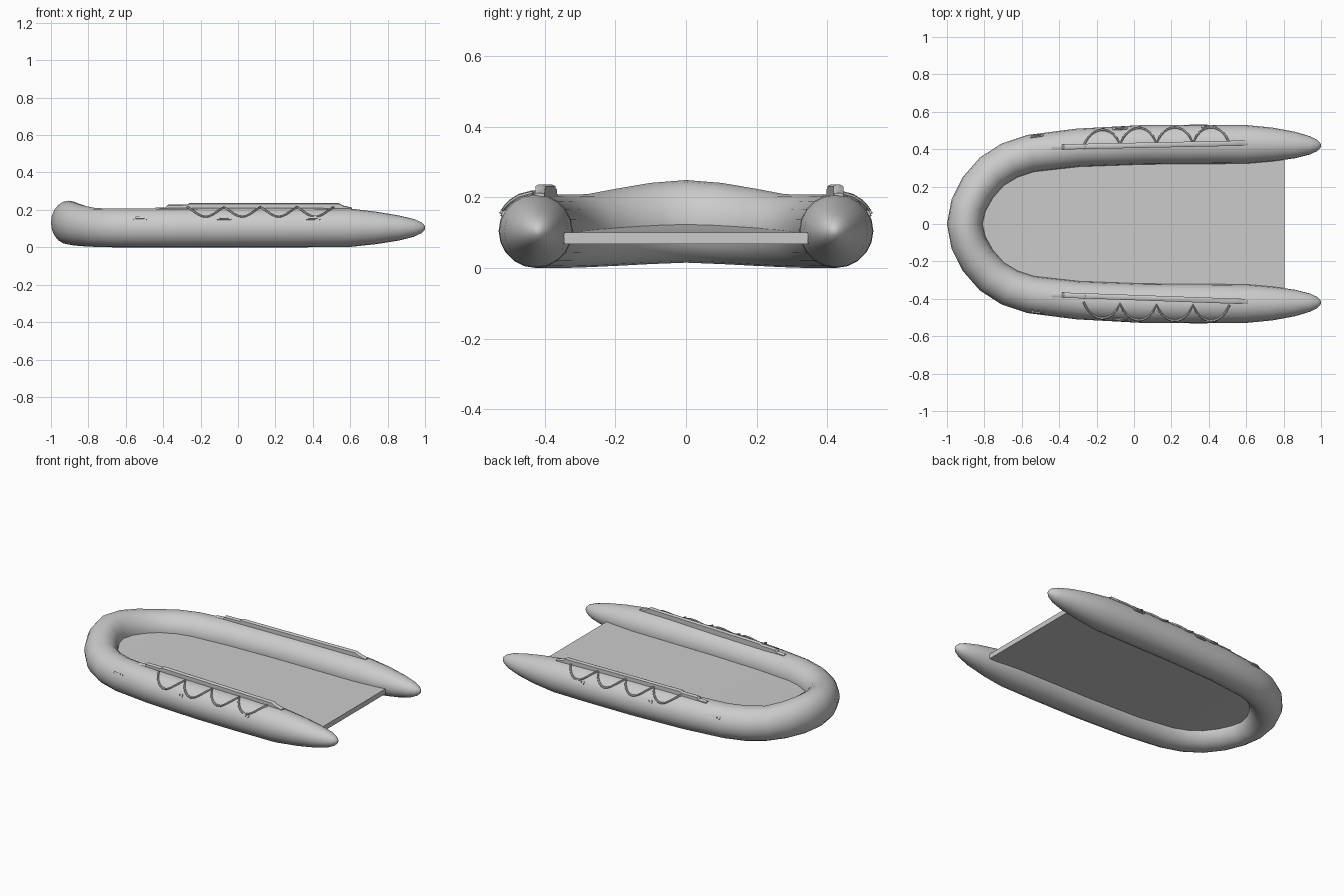
import bpy, bmesh, math
from mathutils import Vector

if "Cube" in bpy.data.objects:
    bpy.data.objects.remove(bpy.data.objects["Cube"])

# half of the hull path: x, y, half width, bottom z, top z
PATH = [(-.905, 0, .095, .015, .249), (-.885, .10, .096, .011, .241), (-.835, .195, .098, .006, .225),
        (-.76, .28, .099, .002, .209), (-.665, .34, .10, 0, .208), (-.55, .378, .10, 0, .208),
        (-.30, .408, .102, 0, .209), (.05, .424, .105, 0, .21), (.35, .426, .105, 0, .21),
        (.60, .426, .103, .002, .207), (.74, .425, .090, .017, .190), (.86, .422, .071, .036, .170),
        (.94, .42, .049, .056, .151), (.98, .42, .030, .075, .134), (.996, .42, .014, .091, .119)]
SIDES = 20


def finish(name, bm, angle=40):
    bmesh.ops.recalc_face_normals(bm, faces=bm.faces)
    me = bpy.data.meshes.new(name)
    bm.to_mesh(me)
    bm.free()
    ob = bpy.data.objects.new(name, me)
    bpy.context.collection.objects.link(ob)
    bpy.ops.object.select_all(action='DESELECT')
    ob.select_set(True)
    bpy.context.view_layer.objects.active = ob
    bpy.ops.object.shade_smooth_by_angle(angle=math.radians(angle))
    return ob


def loft(name, rings, angle=40):
    bm = bmesh.new()
    vs = [[bm.verts.new(p) for p in r] for r in rings]
    for a, b in zip(vs, vs[1:]):
        n = len(a)
        for i in range(n):
            bm.faces.new((a[i], a[(i + 1) % n], b[(i + 1) % n], b[i]))
    bm.faces.new(vs[0])
    bm.faces.new(vs[-1])
    return finish(name, bm, angle)


def hull(x):
    """interpolated hull section at x on the side"""
    for a, b in zip(PATH, PATH[1:]):
        if a[0] <= x <= b[0]:
            t = (x - a[0]) / (b[0] - a[0])
            return [p + (q - p) * t for p, q in zip(a, b)]
    return list(PATH[-1] if x > 0 else PATH[0])


def skin(x, ang, lift=0):
    """point on the outer skin; ang measured up from the horizontal"""
    _, y, r, lo, hi = hull(x)
    return Vector((x, y + (r + lift) * math.cos(ang), (lo + hi) / 2 + ((hi - lo) / 2 + lift) * math.sin(ang)))


# inflatable U-shaped tube
pts = [(x, -y, r, lo, hi) for x, y, r, lo, hi in reversed(PATH[1:])] + PATH
rings = []
for i, (x, y, r, lo, hi) in enumerate(pts):
    a, b = pts[max(i - 1, 0)], pts[min(i + 1, len(pts) - 1)]
    t = Vector((b[0] - a[0], b[1] - a[1], 0)).normalized()
    n = Vector((-t.y, t.x, 0))
    rings.append([Vector((x, y, (lo + hi) / 2)) + n * r * math.cos(k * math.tau / SIDES)
                  + Vector((0, 0, (hi - lo) / 2 * math.sin(k * math.tau / SIDES))) for k in range(SIDES)])
tip = [Vector((1, .42, .105)) + (p - Vector((.996, .42, .105))) * .4 for p in rings[-1]]
tip0 = [Vector((p.x + .004, -.42 + (p.y + .42) * .4, .105 + (p.z - .105) * .4)) for p in rings[0]]
loft("inflatable_tube", [tip0] + rings + [tip], 70)

# floor slab rising to the bow
rows = []
for x, w, z in [(.805, .345, .10), (.4, .36, .10), (0, .36, .10), (-.3, .34, .101), (-.53, .32, .105),
                (-.66, .27, .11), (-.75, .19, .117), (-.82, .08, .124)]:
    rows.append([(x, -w, z), (x, 0, z), (x, w, z), (x, w, z - .032), (x, 0, z - .032), (x, -w, z - .032)])
loft("floor", rows)

for s, side in ((-1, "right"), (1, "left")):
    # top rail strip with sloped ends
    y0, y1 = (.378, .415) if s < 0 else (.411, .433)
    rows = []
    for x, top in [(-.44, .212), (-.385, .214), (-.375, .228), (-.27, .229), (-.26, .236),
                   (.54, .236), (.56, .224), (.61, .212)]:
        y = y0 + (y1 - y0) * (x + .44) / 1.05
        rows.append([(x, s * (y - .014), .17), (x, s * (y + .014), .17),
                     (x, s * (y + .014), top - .004), (x, s * (y + .006), top),
                     (x, s * (y - .006), top), (x, s * (y - .014), top - .004)])
    loft(side + "_top_rail", rows, 30)

    # scalloped grab rope lying on the tube
    rope = []
    N = 10
    for k in range(4 * N + 1):
        x = -.27 + .78 * k / (4 * N)
        drop = math.sin(math.pi * (k % N) / N) ** .8
        ang = math.radians(86 - 53 * drop)
        c, u = skin(x, ang, .004), skin(x, ang, .010)
        nrm = (u - c).normalized()
        rope.append((c, nrm))
    rows = []
    for k, (c, nrm) in enumerate(rope):
        t = (rope[min(k + 1, 4 * N)][0] - rope[max(k - 1, 0)][0]).normalized()
        w = nrm.cross(t).normalized()
        ring = [c + w * .006 * math.cos(j * math.tau / 6) + nrm * .007 * math.sin(j * math.tau / 6) for j in range(6)]
        rows.append([(p.x, s * p.y, p.z) for p in ring])
    loft(side + "_grab_rope", rows)

    # small patches with a raised strap
    for i, px in enumerate((-.525, -.075, .40)):
        for part, L, half, lift in (("patch", .04, 6, .004), ("strap", .024, 3, .010)):
            rows = []
            for d in (-1, -.8, .8, 1):
                h = math.radians(half * (.7 if abs(d) == 1 else 1))
                a = math.radians(29)
                x = px + d * L
                ring = [skin(x, a - h, -.008), skin(x, a + h, -.008), skin(x, a + h, lift), skin(x, a - h, lift)]
                rows.append([(p.x, s * p.y, p.z) for p in ring])
            loft(f"{side}_{part}_{i + 1}", rows, 30)
